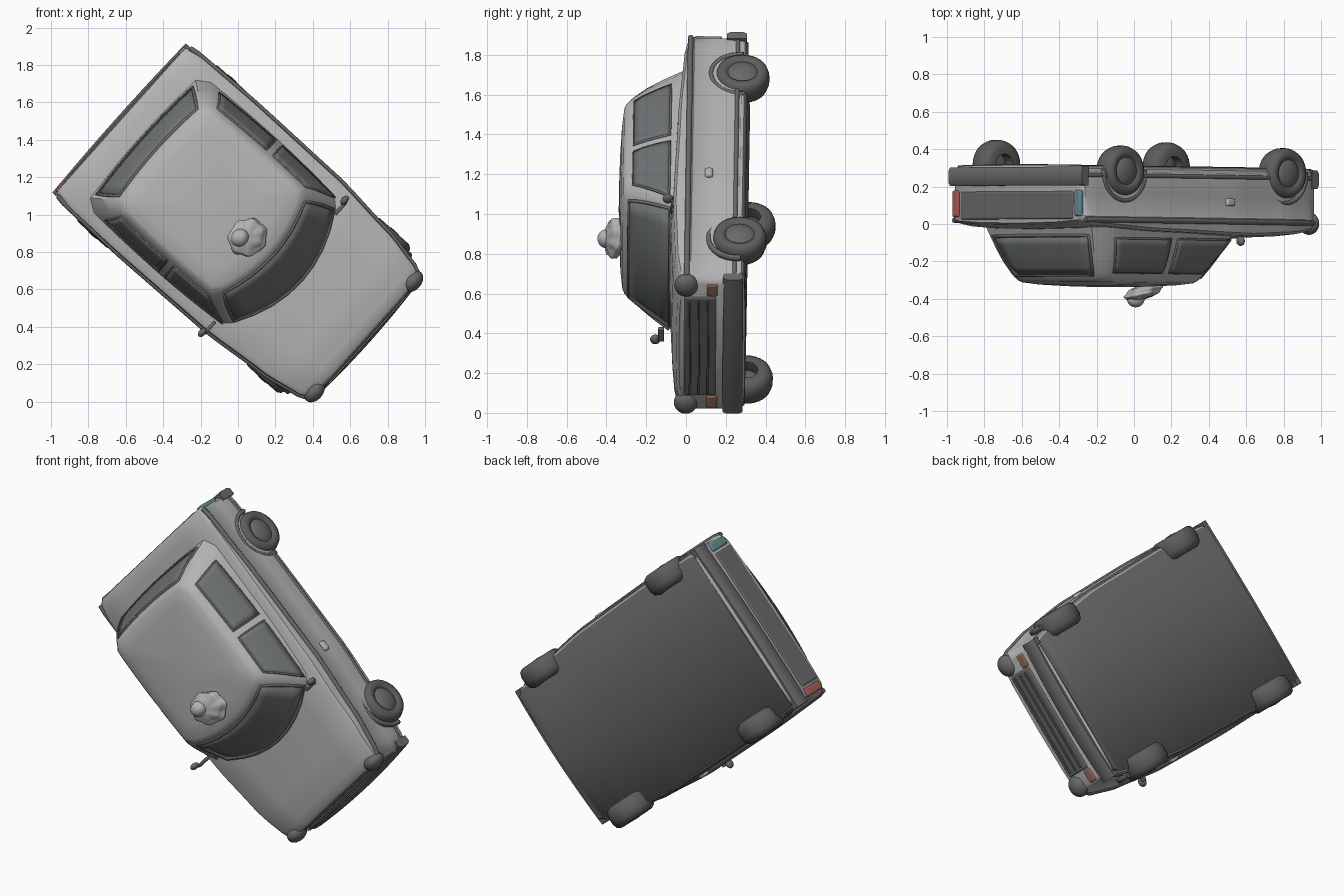
import bpy, bmesh, math, random
from mathutils import Vector, Matrix

if "Cube" in bpy.data.objects:
    bpy.data.objects.remove(bpy.data.objects["Cube"])

random.seed(4)
# Car frame: local x = forward, y = across, z = car's up (world -y), very slightly skewed
M = Matrix(((.753, .675, 0, .03), (0, 0, -1, 0), (-.658, .738, 0, .922), (0, 0, 0, 1)))


def material(name, c):
    m = bpy.data.materials.new(name)
    m.diffuse_color = (*c, 1)
    m.use_nodes = True
    m.node_tree.nodes["Principled BSDF"].inputs["Base Color"].default_value = m.diffuse_color
    return m


PAINT = material("paint", (.46, .46, .46))
GLASS = material("glass", (.16, .17, .17))
RUBBER = material("rubber", (.11, .11, .11))
DARK = material("dark_trim", (.14, .14, .14))
RED = material("tail_red", (.4, .1, .09))
TEAL = material("tail_teal", (.12, .26, .29))
ORANGE = material("indicator_orange", (.3, .15, .1))


def finish(name, bm, mat, angle=35, bevel=0):
    bmesh.ops.recalc_face_normals(bm, faces=bm.faces)
    me = bpy.data.meshes.new(name)
    bm.to_mesh(me)
    bm.free()
    me.materials.append(mat)
    me.shade_smooth()
    me.set_sharp_from_angle(angle=math.radians(angle))
    ob = bpy.data.objects.new(name, me)
    bpy.context.collection.objects.link(ob)
    ob.matrix_world = M
    if bevel:
        b = ob.modifiers.new("bevel", 'BEVEL')
        b.width, b.segments = bevel, 3
    return ob


def loft(name, rings, mat, angle=35, closed=False):
    bm = bmesh.new()
    rows = [[bm.verts.new(p) for p in r] for r in rings]
    n = len(rows[0])
    for a, b in list(zip(rows, rows[1:])) + ([(rows[-1], rows[0])] if closed else []):
        for i in range(n):
            bm.faces.new((a[i], a[(i + 1) % n], b[(i + 1) % n], b[i]))
    if not closed:
        bm.faces.new(rows[0])
        bm.faces.new(rows[-1])
    return finish(name, bm, mat, angle)


def box(name, c, size, mat, bevel=.01):
    bm = bmesh.new()
    bmesh.ops.create_cube(bm, size=1, matrix=Matrix.Translation(c) @ Matrix.Diagonal((*size, 1)))
    return finish(name, bm, mat, 35, bevel)


def ball(name, c, size, mat):
    bm = bmesh.new()
    bmesh.ops.create_uvsphere(bm, u_segments=24, v_segments=14, radius=1,
                              matrix=Matrix.Translation(c) @ Matrix.Diagonal((*size, 1)))
    return finish(name, bm, mat, 180)


def interp(x, table):
    for (a, p), (b, q) in zip(table, table[1:]):
        if x <= b:
            k = max(0, (x - a) / (b - a))
            k = k * k * (3 - 2 * k) * .4 + k * .6
            return p + (q - p) * k
    return table[-1][1]


# Lower body: one profile lofted from tail to nose
WIDTH = [(-.87, .53), (-.8, .54), (-.4, .547), (.2, .54), (.6, .505), (.8, .468), (.87, .44)]
TOP = [(-.87, .005), (-.75, .025), (-.3, .05), (.35, .068), (.7, .055), (.87, .03)]
PROFILE = [(0, -.305), (.6, -.305), (.92, -.30), (.965, -.285), (.98, -.25), (.985, -.15), (.985, -.04)]


def body_ring(s, k=1, inset=0):
    w, top = interp(s, WIDTH) - inset, interp(s, TOP)
    half = [(w * a, h) for a, h in PROFILE]
    half += [(w, -.03), (w * .985, top - .02), (w * .94, top - .006), (w * .6, top + .005), (0, top + .01)]
    half = [(t, -.13 + (h + .13) * k) for t, h in half]
    return [(s, t, h) for t, h in half] + [(s, -t, h) for t, h in half[-2:0:-1]]


stations = [-.86 + 1.72 * i / 34 for i in range(35)]
loft("body", [body_ring(-.878, .93, .02)] + [body_ring(s) for s in stations]
     + [body_ring(.876, .92, .02)], PAINT, 40)
loft("underside", [[(s, a * (interp(s, WIDTH) - .015), h) for a, h in
                    ((-1, -.275), (-.96, -.306), (0, -.312), (.96, -.302), (1, -.27))]
                   for s in stations], DARK, 60)


# Cabin: horizontal outlines with bowed windshield and steep tail
def cabin(h):
    k = (h - .02) / .28
    mix = lambda a, b: a + (b - a) * k
    return mix(-.745, -.64), mix(.465, .20), mix(.17, .075), mix(.475, .39) - .03 * max(0, k) ** 4


def side_pt(s, h, sg):
    w = cabin(h)[3]
    return Vector((s, sg * (w + .012 - .03 * ((s + .2) / .6) ** 2), h))


def front_pt(t, h):
    _, sf, b, w = cabin(h)
    return Vector((sf - b * t * t, t * w * .97, h))


def rear_pt(t, h):
    sr, _, _, w = cabin(h)
    return Vector((sr + .025 * t * t + .025 * max(0, h / .3) ** 4, t * w * .97, h))


def cabin_ring(h, scale=1, z=None):
    sr, sf, b, w = cabin(h)
    a, e = sf - b - .03, sr + .09
    pts = [front_pt(-.93 + 1.86 * i / 12, h) for i in range(13)]
    pts += [side_pt(a + (e - a) * i / 10, h, 1) for i in range(11)]
    pts += [rear_pt(.92 - 1.84 * i / 10, h) for i in range(11)]
    pts += [side_pt(e + (a - e) * i / 10, h, -1) for i in range(11)]
    return [((p.x + .22) * scale - .22, p.y * scale, h if z is None else z) for p in pts]


loft("cabin", [cabin_ring(h) for h in (.0, .07, .14, .21, .27, .29)]
     + [cabin_ring(.295, k, z) for k, z in ((.975, .306), (.93, .317), (.75, .328), (.45, .336), (.12, .34))],
     PAINT, 40)


# Windows: curved panels following the cabin surface, with raised frames
def panel(name, f, a0, a1, h0, h1, lean0=0, lean1=0):
    bm = bmesh.new()
    n, m = 10, 5
    g = []
    for j in range(m + 1):
        k = j / m
        lo, hi = a0 + lean0 * k, a1 + lean1 * k
        g.append([bm.verts.new(f(lo + (hi - lo) * i / n, h0 + (h1 - h0) * k)) for i in range(n + 1)])
    for j in range(m):
        for i in range(n):
            bm.faces.new((g[j][i], g[j][i + 1], g[j + 1][i + 1], g[j + 1][i]))
    s = finish(name, bm, GLASS).modifiers.new("thickness", 'SOLIDIFY')
    s.thickness, s.offset = .012, 0


def frame(name, f, a0, a1, h0, h1, lean0=0, lean1=0, r=.009):
    path = [f(a0 + (a1 - a0) * i / 8, h0) for i in range(8)]
    path += [f(a1 + lean1 * i / 4, h0 + (h1 - h0) * i / 4) for i in range(4)]
    path += [f(a1 + lean1 + (a0 + lean0 - a1 - lean1) * i / 8, h1) for i in range(8)]
    path += [f(a0 + lean0 * (1 - i / 4), h1 + (h0 - h1) * i / 4) for i in range(4)]
    cu = bpy.data.curves.new(name, 'CURVE')
    cu.dimensions, cu.bevel_depth, cu.bevel_resolution = '3D', r, 2
    sp = cu.splines.new('POLY')
    sp.points.add(len(path) - 1)
    for p, q in zip(sp.points, path):
        p.co = (*q, 1)
    sp.use_cyclic_u = True
    cu.materials.append(DARK)
    ob = bpy.data.objects.new(name, cu)
    bpy.context.collection.objects.link(ob)
    ob.matrix_world = M


panel("windshield", front_pt, -.88, .88, .085, .28)
frame("windshield_frame", front_pt, -.9, .9, .075, .285)
panel("rear_window", rear_pt, -.84, .84, .08, .275)
frame("rear_window_frame", rear_pt, -.86, .86, .07, .28)
for sg, nm in ((1, "right"), (-1, "left")):
    f = lambda s, h, sg=sg: side_pt(s, h, sg)
    for part, a0, a1, l0, l1 in (("rear", -.58, -.19, .05, 0), ("front", -.14, .25, 0, -.15)):
        panel(f"{nm}_{part}_side_window", f, a0, a1, .085, .265, l0, l1)
        frame(f"{nm}_{part}_side_window_frame", f, a0, a1, .085, .265, l0, l1, .007)

    # Trim strips along the flank
    for part, h, r, out in (("belt_trim", -.012, .014, -.002), ("sill_trim", -.25, .012, -.016)):
        loft(f"{nm}_{part}", [[(s, sg * (interp(s, WIDTH) + out + r * math.cos(q)), h + r * math.sin(q))
                               for q in (math.pi * i / 4 for i in range(8))] for s in stations], DARK, 60)
    # Mirror and door handle
    ms, mt, mh = (.30, .475, .09) if sg > 0 else (.205, .56, .15)
    ball(f"{nm}_mirror", (ms, sg * mt, mh), (.018, .028, .026), DARK)
    box(f"{nm}_mirror_arm", (ms + .012, sg * (mt - .045), mh - .03), (.018, .09, .03), DARK, .006)
    box(f"{nm}_door_handle", (.17, sg * .53, -.115), (.06, .04, .04), PAINT, .012)

    # Headlight, indicator, tail light
    ball(f"{nm}_headlight", (.862, sg * .395, -.01), (.045, .065, .06), DARK)
    box(f"{nm}_indicator", (.868, sg * .375, -.14), (.03, .08, .055), ORANGE)
    box(f"{nm}_tail_light", (-.874, sg * .49, -.10), (.03, .05, .14), TEAL if sg > 0 else RED)

    # Wheels with arch lips: tyre revolved around the axle
    for part, s, t in (("front", .605, .47), ("rear", -.585, .50)):
        z = -.275 if sg > 0 else -.31
        prof = [(.06, .03), (.08, .055), (.105, .06), (.125, .048), (.135, .02),
                (.135, -.025), (.125, -.055), (.10, -.07), (.06, -.07)]
        loft(f"{nm}_{part}_tyre", [[(s + r * math.cos(q), sg * (t + o), z + r * math.sin(q)) for r, o in prof]
                                   for q in (math.tau * i / 32 for i in range(32))], RUBBER, 60, True)
        ball(f"{nm}_{part}_hub", (s, sg * (t + .02), z), (.09, .045, .09), DARK)
        edge = interp(s, WIDTH)
        loft(f"{nm}_{part}_arch", [[(s + (.148 + .014 * math.cos(p)) * math.cos(q),
                                     sg * (edge - .02 + .018 * math.sin(p)),
                                     -.265 + (.148 + .014 * math.cos(p)) * math.sin(q))
                                    for p in (math.tau * i / 8 for i in range(8))]
                                   for q in (-.1 + (math.pi + .2) * i / 20 for i in range(21))], DARK, 60)

# Grille, bumpers, rear panel
box("grille", (.872, 0, -.08), (.025, .66, .16), DARK)
for i in range(3):
    box(f"grille_bar_{i}", (.884, 0, -.03 - .045 * i), (.02, .62, .01), DARK, .002)
for name, s, bow, w, z in (("front_bumper", .868, .02, .45, -.245), ("rear_bumper", -.878, -.01, .535, -.245)):
    prof = [(-.03, -.05), (.008, -.05), (.02, -.03), (.02, .03), (.008, .05), (-.03, .05)]
    loft(name, [[(s + bow * (1 - k * k) - .3 * bow + (a if s > 0 else -a), k * w, z + b) for a, b in prof]
                for k in (-1 + i / 6 for i in range(13))], DARK, 40)
box("rear_panel", (-.874, 0, -.09), (.02, .90, .15), DARK)

# Lumpy roof beacon
bm = bmesh.new()
bmesh.ops.create_icosphere(bm, subdivisions=4, radius=1)
for v in bm.verts:
    a = math.atan2(v.co.y, v.co.x)
    k = 1 + .05 * math.sin(7 * a) + .04 * math.sin(9 * v.co.z + 2 * a) + random.uniform(-.01, .01)
    slope = .02 * (v.co.x + v.co.y)
    v.co = Vector((.05 + v.co.x * .095 * k, -.02 + v.co.y * .105 * k, .362 + v.co.z * .04 * k - slope))
finish("roof_beacon", bm, PAINT, 180)
ball("roof_beacon_tip", (.02, -.05, .40), (.045, .05, .045), PAINT)
